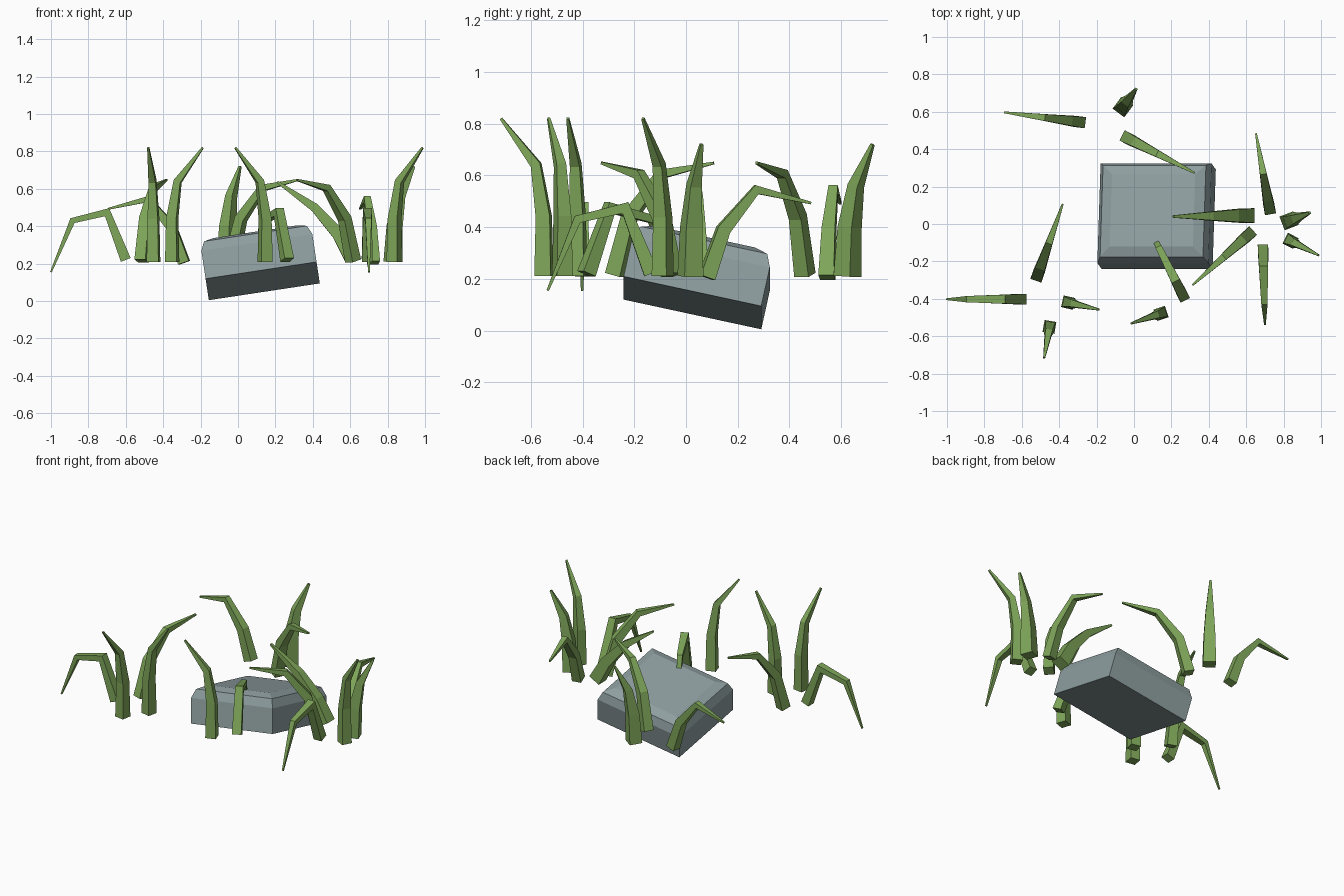
import bpy, bmesh
from math import radians
from mathutils import Vector

if "Cube" in bpy.data.objects:
    bpy.data.objects.remove(bpy.data.objects["Cube"])


def material(name, colour):
    m = bpy.data.materials.new(name)
    m.diffuse_color = (*colour, 1)
    m.use_nodes = True
    m.node_tree.nodes["Principled BSDF"].inputs["Base Color"].default_value = m.diffuse_color
    return m


green = material("grass_green", (0.21, 0.38, 0.10))
stone = material("stone_grey", (0.27, 0.34, 0.35))


def add_object(name, bm, mat):
    bmesh.ops.recalc_face_normals(bm, faces=bm.faces)
    me = bpy.data.meshes.new(name)
    bm.to_mesh(me)
    bm.free()
    me.materials.append(mat)
    ob = bpy.data.objects.new(name, me)
    bpy.context.collection.objects.link(ob)
    return ob


# Rock: tilted block with rounded top edges
bm = bmesh.new()
bmesh.ops.create_cube(bm, size=1)
for v in bm.verts:
    v.co = Vector((v.co.x * 0.60, v.co.y * 0.545, (v.co.z + 0.5) * 0.23))
top_edges = [e for e in bm.edges if all(v.co.z > 0.1 for v in e.verts)]
bmesh.ops.bevel(bm, geom=top_edges, offset=0.075, segments=2, profile=0.5, affect='EDGES')
rock = add_object("rock", bm, stone)
rock.location = (0.132, 0.025, 0.107)
rock.rotation_euler = (radians(-12.3), radians(-8.6), 0)

# Blade side profiles: (distance along lean, height) at four sections
PROFILES = {
    "tall": [(0, 0.21), (0.0, 0.44), (0.03, 0.64), (0.168, 0.82)],
    "short": [(0, 0.21), (0.01, 0.40), (0.04, 0.56), (0.12, 0.72)],
    "droop": [(0, 0.22), (0.10, 0.475), (0.285, 0.43), (0.40, 0.155)],
    "arch": [(0, 0.205), (0.065, 0.39), (0.195, 0.545), (0.41, 0.493)],
    "curl": [(0, 0.215), (0.06, 0.44), (0.19, 0.605), (0.405, 0.648)],
    "lean": [(0, 0.225), (0.075, 0.36), (0.20, 0.50), (0.40, 0.637)],
}
TAPER = [1.0, 0.86, 0.60, 0.16]


# Blade: square section lofted along its profile, mitred at each bend
def blade(name, kind, base, toward, width=0.064):
    base = Vector(base)
    lean = (Vector(toward) - base).normalized()
    out = Vector((lean.x, lean.y, 0))
    side = Vector((-lean.y, lean.x, 0))
    pts = [Vector((base.x, base.y, 0)) + out * r + Vector((0, 0, z))
           for r, z in PROFILES[kind]]
    bm = bmesh.new()
    rings = []
    for i, p in enumerate(pts):
        a = (p - pts[i - 1]).normalized() if i else Vector()
        b = (pts[i + 1] - p).normalized() if i < 3 else Vector()
        normal = side.cross((a + b).normalized())
        h = width * TAPER[i] / 2
        rings.append([bm.verts.new(p + side * h * s + normal * h * n)
                      for s, n in ((-1, -1), (1, -1), (1, 1), (-1, 1))])
    for lo, hi in zip(rings, rings[1:]):
        for k in range(4):
            j = (k + 1) % 4
            bm.faces.new((lo[k], lo[j], hi[j], hi[k]))
    bm.faces.new(rings[0])
    bm.faces.new(rings[-1])
    add_object(name, bm, green)


# Grass: kind, base position, tip direction target, width
GRASS = [
    ("tall", (0.145, -0.478), (-0.01, -0.53), 0.064),
    ("tall", (-0.352, -0.42), (-0.185, -0.458), 0.064),
    ("tall", (-0.452, -0.55), (-0.48, -0.715), 0.064),
    ("tall", (0.837, -0.09), (0.993, -0.17), 0.064),
    ("short", (-0.06, 0.625), (0.01, 0.72), 0.078),
    ("short", (0.828, 0.017), (0.94, 0.06), 0.078),
    ("droop", (-0.60, -0.402), (-1.0, -0.402), 0.056),
    ("droop", (0.263, -0.385), (0.09, -0.04), 0.056),
    ("droop", (0.69, -0.135), (0.70, -0.535), 0.056),
    ("arch", (-0.288, 0.545), (-0.695, 0.597), 0.060),
    ("arch", (0.725, 0.08), (0.652, 0.485), 0.060),
    ("curl", (-0.037, 0.46), (0.32, 0.275), 0.062),
    ("curl", (-0.515, -0.275), (-0.38, 0.11), 0.062),
    ("curl", (0.615, -0.055), (0.315, -0.325), 0.062),
    ("lean", (0.61, 0.045), (0.21, 0.04), 0.078),
]
for n, (kind, base, toward, width) in enumerate(GRASS, 1):
    blade(f"grass_blade_{kind}_{n}", kind, base, toward, width)
